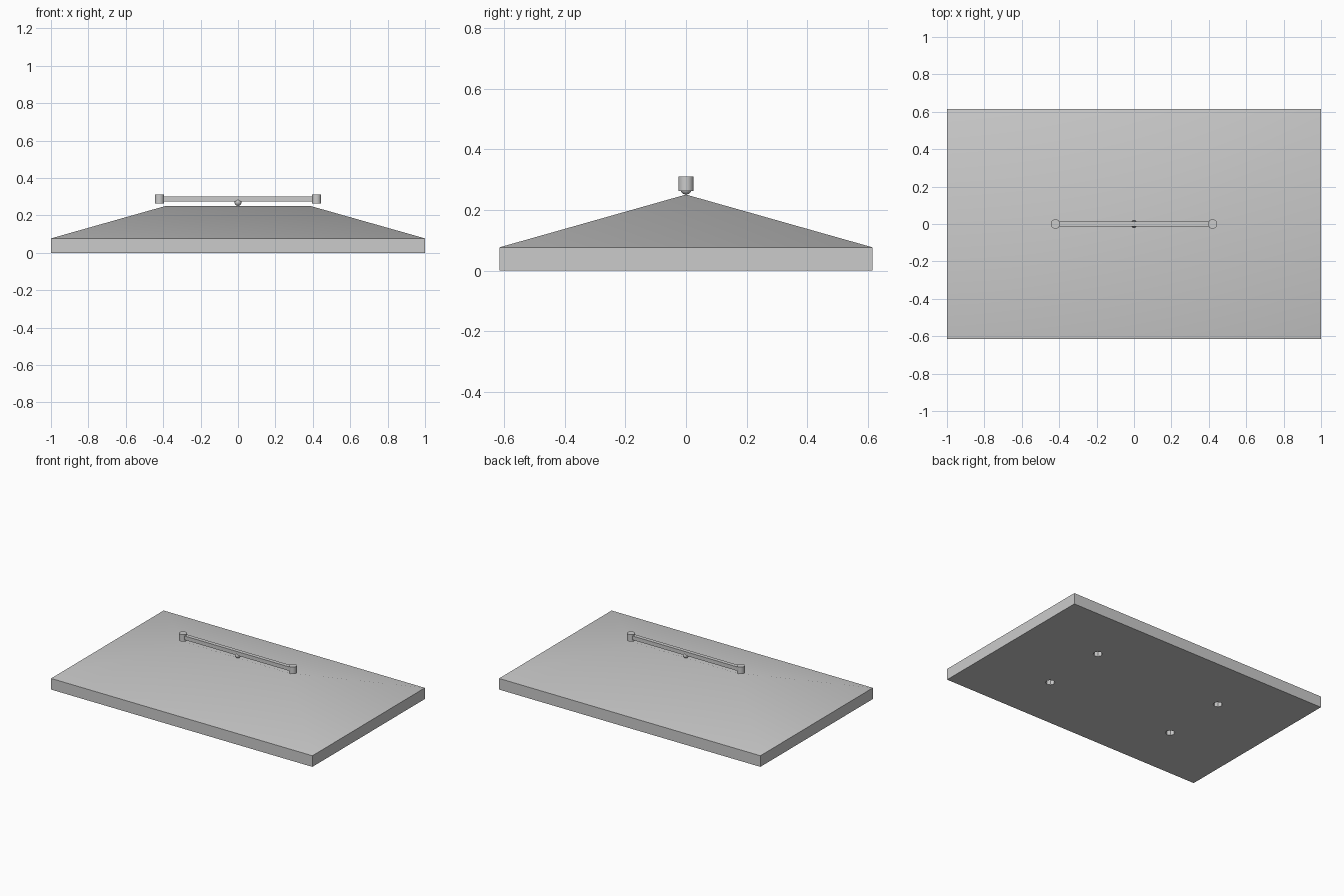
import bpy
import bmesh
import math

default = bpy.data.objects.get("Cube")
if default:
    bpy.data.objects.remove(default, do_unlink=True)

# One plain grey for everything
grey = bpy.data.materials.new("plain_grey")
grey.use_nodes = True
colour = (0.6, 0.6, 0.6, 1)
grey.diffuse_color = colour
grey.node_tree.nodes["Principled BSDF"].inputs["Base Color"].default_value = colour


def finish(name, smooth=False):
    obj = bpy.context.object
    obj.name = name
    obj.data.materials.append(grey)
    if smooth:
        bpy.ops.object.shade_smooth_by_angle(angle=math.radians(30))
    return obj


def cylinder(name, x, y, z0, z1, radius, sides):
    bpy.ops.mesh.primitive_cylinder_add(
        vertices=sides, radius=radius, depth=z1 - z0, location=(x, y, (z0 + z1) / 2))
    return finish(name, True)


# Roof: a slab extruded up, its top raised into a hipped ridge
HALF_X, HALF_Y, EAVE, RIDGE, RIDGE_X = 1.0, 0.615, 0.077, 0.251, 0.385
bm = bmesh.new()
ring = lambda z: [bm.verts.new((sx * HALF_X, sy * HALF_Y, z))
                  for sx, sy in ((-1, -1), (1, -1), (1, 1), (-1, 1))]
low, high = ring(0), ring(EAVE)
left, right = [bm.verts.new((x, 0, RIDGE)) for x in (-RIDGE_X, RIDGE_X)]
bm.faces.new(low[::-1])
for i in range(4):
    j = (i + 1) % 4
    bm.faces.new((low[i], low[j], high[j], high[i]))
bm.faces.new((high[0], high[1], right, left))
bm.faces.new((high[1], high[2], right))
bm.faces.new((high[2], high[3], left, right))
bm.faces.new((high[3], high[0], left))
mesh = bpy.data.meshes.new("roof")
bm.to_mesh(mesh)
bm.free()
roof = bpy.data.objects.new("roof", mesh)
bpy.context.collection.objects.link(roof)

# Four post sockets cut into the underside
for sx in (-1, 1):
    for sy in (-1, 1):
        cutter = cylinder("socket_cutter", sx * 0.487, sy * 0.23, -0.05, 0.06, 0.03, 8)
        cutter.hide_render = True
        cutter.hide_set(True)
        cut = roof.modifiers.new("socket", 'BOOLEAN')
        cut.operation = 'DIFFERENCE'
        cut.solver = 'EXACT'
        cut.object = cutter
bpy.ops.object.select_all(action='DESELECT')
roof.select_set(True)
bpy.context.view_layer.objects.active = roof
for cut in list(roof.modifiers):
    bpy.ops.object.modifier_apply(modifier=cut.name)
for helper in [o for o in bpy.data.objects if o.name.startswith("socket_cutter")]:
    bpy.data.objects.remove(helper, do_unlink=True)
roof.data.materials.clear()
finish("roof", True)

# Ridge bar with a round cap at each end
bpy.ops.mesh.primitive_cube_add(size=1, location=(0, 0, 0.288))
bpy.context.object.scale = (0.84, 0.027, 0.027)
bpy.ops.object.transform_apply(location=False, rotation=False, scale=True)
finish("ridge_bar")
for side, x in (("right", -0.42), ("left", 0.42)):
    cylinder(side + "_bar_cap", x, 0, 0.263, 0.311, 0.025, 24)

# Ball holding the bar on the ridge
bpy.ops.mesh.primitive_uv_sphere_add(
    segments=16, ring_count=8, radius=0.019, location=(0, 0, 0.27))
finish("bar_ball", True)
